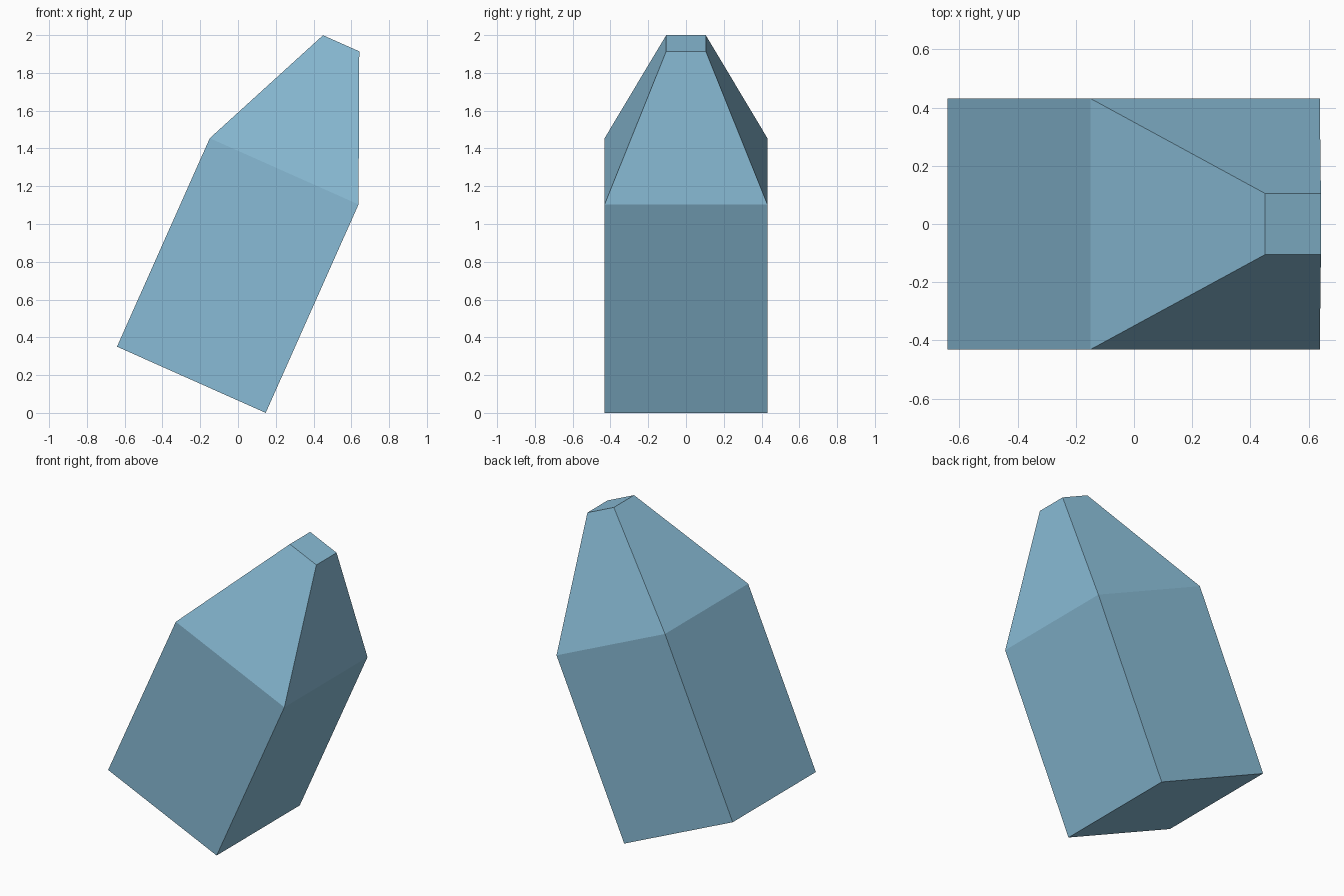
import bpy, bmesh, math
from mathutils import Matrix

if "Cube" in bpy.data.objects:
    bpy.data.objects.remove(bpy.data.objects["Cube"])

# One flat colour
mat = bpy.data.materials.new("light blue")
mat.diffuse_color = (0.25, 0.50, 0.67, 1.0)
mat.use_nodes = True
mat.node_tree.nodes["Principled BSDF"].inputs["Base Color"].default_value = mat.diffuse_color

# Square shaft with a tapered tip: (distance along axis, half width)
sections = [(0.0, 0.431), (1.208, 0.431), (1.95, 0.105)]

bm = bmesh.new()
rings = [[bm.verts.new((sx * h, sy * h, d))
          for sx, sy in ((-1, -1), (1, -1), (1, 1), (-1, 1))]
         for d, h in sections]
for low, high in zip(rings, rings[1:]):
    for i in range(4):
        j = (i + 1) % 4
        bm.faces.new((low[i], low[j], high[j], high[i]))
bm.faces.new(rings[0][::-1])
bm.faces.new(rings[-1])

# Lean towards +x, resting on the lower bottom edge
tilt = math.radians(24)
place = (Matrix.Translation((-0.247, 0, 0.431 * math.sin(tilt)))
         @ Matrix.Rotation(tilt, 4, 'Y'))
bm.transform(place)
bmesh.ops.recalc_face_normals(bm, faces=bm.faces)

mesh = bpy.data.meshes.new("leaning_crystal")
bm.to_mesh(mesh)
bm.free()
mesh.materials.append(mat)
obj = bpy.data.objects.new("leaning_crystal", mesh)
bpy.context.collection.objects.link(obj)
